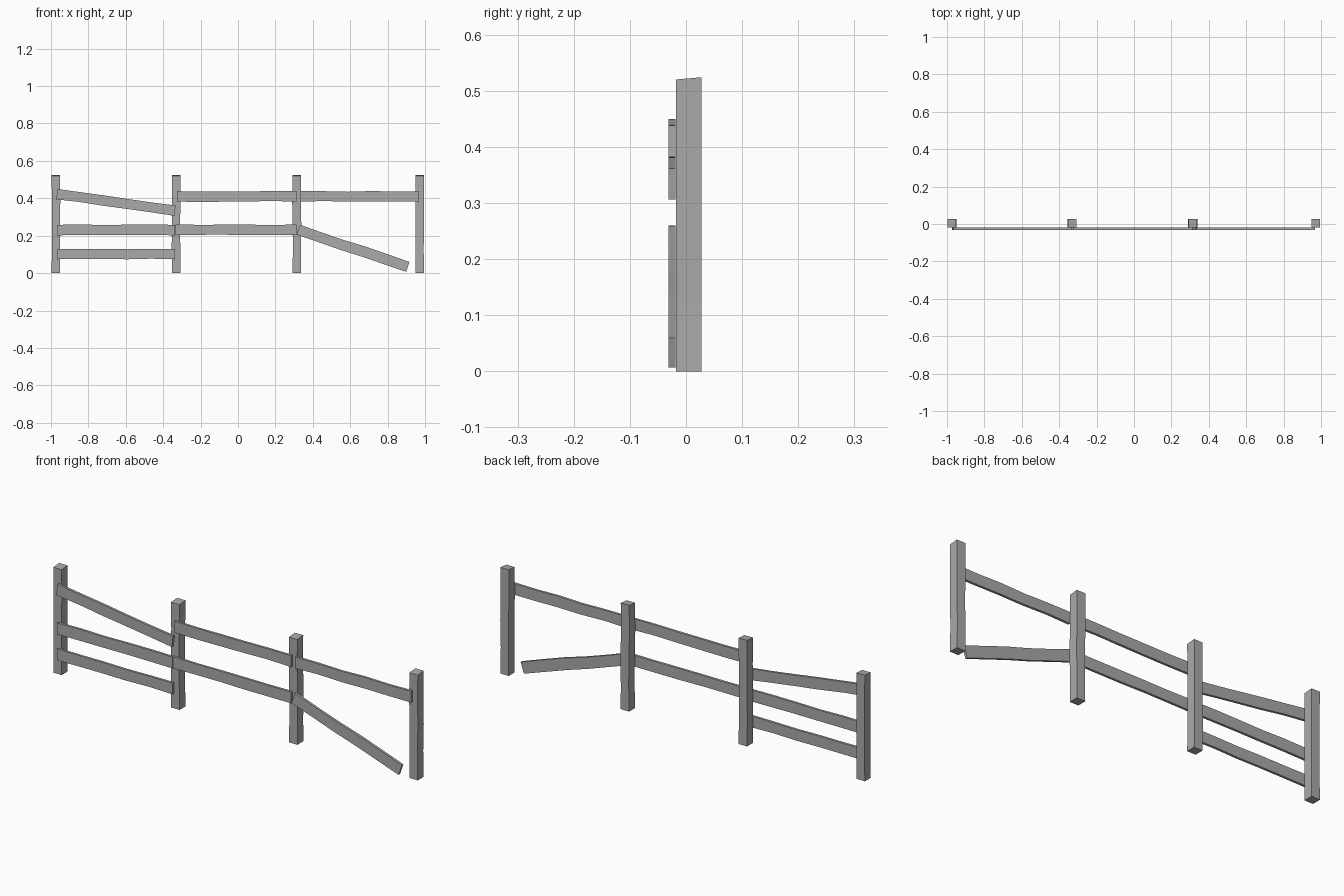
import bpy, bmesh, math, random
from mathutils import Vector

random.seed(4)
cube = bpy.data.objects.get("Cube")
if cube:
    bpy.data.objects.remove(cube, do_unlink=True)

wood = bpy.data.materials.new("weathered_grey")
wood.use_nodes = True
GREY = (0.4, 0.4, 0.4, 1)
wood.diffuse_color = GREY
wood.node_tree.nodes["Principled BSDF"].inputs["Base Color"].default_value = GREY


def beam(name, start, end, width, depth, cuts, wobble):
    """Rough-hewn rectangular beam whose inner cross-sections are nudged."""
    start, end = Vector(start), Vector(end)
    along = (end - start).normalized()
    back = Vector((0, 1, 0))
    side = along.cross(back)
    bm = bmesh.new()
    rings = []
    for i in range(cuts + 2):
        t = i / (cuts + 1)
        inner = 0 < i <= cuts
        centre = start.lerp(end, t)
        if inner:
            centre += side * random.uniform(-wobble, wobble)
        w = width * (random.uniform(0.93, 1.02) if inner else 1) / 2
        d = depth / 2
        rings.append([bm.verts.new(centre + side * w * a + back * d * b)
                      for a, b in ((-1, -1), (1, -1), (1, 1), (-1, 1))])
    for low, high in zip(rings, rings[1:]):
        for k in range(4):
            n = (k + 1) % 4
            bm.faces.new((low[k], low[n], high[n], high[k]))
    bm.faces.new(rings[0][::-1])
    bm.faces.new(rings[-1])
    bmesh.ops.recalc_face_normals(bm, faces=bm.faces)
    mesh = bpy.data.meshes.new(name)
    bm.to_mesh(mesh)
    bm.free()
    mesh.materials.append(wood)
    obj = bpy.data.objects.new(name, mesh)
    bpy.context.collection.objects.link(obj)
    return obj


# Upright posts, each with a slightly uneven top
for i, x in enumerate((-0.974, -0.33, 0.314, 0.972)):
    post = beam(f"post_{i + 1}", (x, 0.005, 0), (x, 0.005, 0.52),
                0.046, 0.046, 3, 0.002)
    for v in post.data.vertices:
        if v.co.z > 0.51 and v.co.y > 0:
            v.co.z += 0.004

# Rails nailed to the front: name, start x and z, end x and z
rails = (
    ("left_bay_sagging_top_rail", -0.968, 0.422, -0.337, 0.334),
    ("left_bay_middle_rail", -0.968, 0.23, -0.337, 0.23),
    ("left_bay_bottom_rail", -0.968, 0.102, -0.337, 0.102),
    ("middle_bay_top_rail", -0.326, 0.41, 0.312, 0.41),
    ("middle_bay_lower_rail", -0.334, 0.232, 0.312, 0.231),
    ("right_bay_top_rail", 0.334, 0.41, 0.968, 0.41),
    ("right_bay_fallen_rail", 0.323, 0.232, 0.908, 0.033),
)
for name, x0, z0, x1, z1 in rails:
    beam(name, (x0, -0.025, z0), (x1, -0.025, z1), 0.056, 0.012, 4, 0.002)
